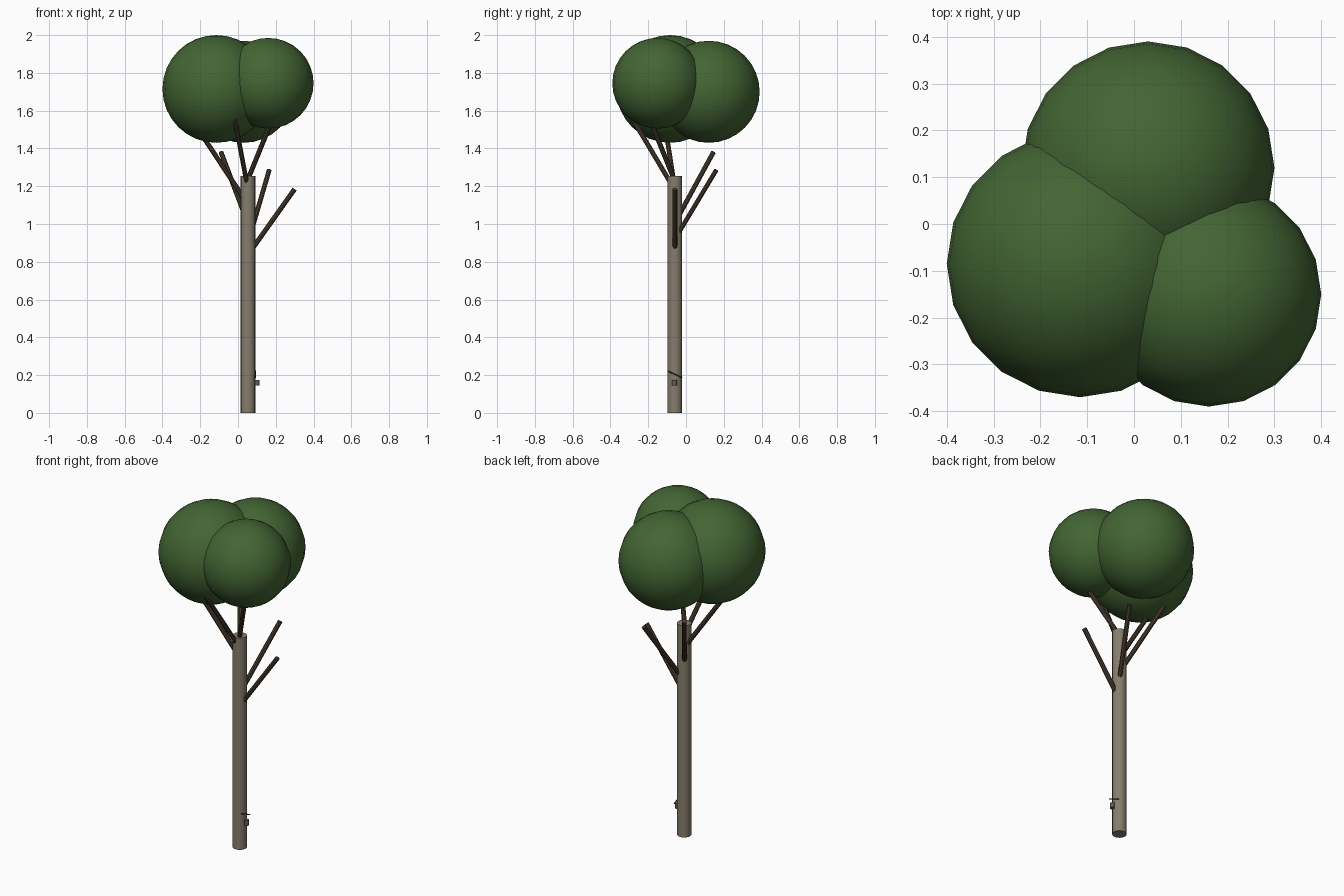
import bpy
from mathutils import Vector

if "Cube" in bpy.data.objects:
    bpy.data.objects.remove(bpy.data.objects["Cube"])


def material(name, rgb):
    m = bpy.data.materials.new(name)
    m.diffuse_color = (*rgb, 1)
    m.use_nodes = True
    m.node_tree.nodes["Principled BSDF"].inputs["Base Color"].default_value = m.diffuse_color
    return m


bark = material("pale bark", (0.24, 0.205, 0.15))
wood = material("dark branch wood", (0.065, 0.045, 0.026))
leaf = material("leaf green", (0.055, 0.13, 0.033))
grey = material("cup grey brown", (0.13, 0.11, 0.09))


def finish(name, mat):
    ob = bpy.context.object
    ob.name = name
    ob.data.materials.append(mat)
    bpy.ops.object.shade_smooth_by_angle()
    return ob


def rod(name, start, end, radius, sides, mat):
    a, b = Vector(start), Vector(end)
    bpy.ops.mesh.primitive_cylinder_add(
        vertices=sides, radius=radius, depth=(b - a).length, location=(a + b) / 2,
        rotation=(b - a).to_track_quat('Z', 'Y').to_euler())
    return finish(name, mat)


# Trunk
TX, TY = 0.053, -0.059
rod("trunk", (TX, TY, 0), (TX, TY, 1.255), 0.039, 16, bark)

# Branches: start, end
branches = [
    ((0.08, TY, 0.875), (0.30, TY, 1.185)),
    ((0.07, -0.035, 0.96), (0.165, 0.16, 1.285)),
    ((0.035, -0.035, 1.05), (-0.09, 0.145, 1.38)),
    ((0.035, -0.05, 1.13), (-0.20, -0.105, 1.485)),
    ((0.047, -0.08, 1.215), (-0.018, -0.285, 1.56)),
    ((0.05, -0.06, 1.23), (0.18, -0.19, 1.55)),
]
for i, (a, b) in enumerate(branches):
    rod(f"branch_{i + 1}", a, b, 0.013, 8, wood)

# Foliage clumps
clumps = [
    ((-0.115, -0.085, 1.715), 0.285),
    ((0.03, 0.12, 1.70), 0.27),
    ((0.16, -0.15, 1.745), 0.24),
]
for i, (c, r) in enumerate(clumps):
    bpy.ops.mesh.primitive_uv_sphere_add(segments=20, ring_count=16, radius=r, location=c)
    finish(f"foliage_{i + 1}", leaf)

# Tapping cut across the bark, with the collecting cup below it
rod("tapping_cut", (0.092, -0.098, 0.222), (0.092, -0.020, 0.187), 0.003, 6, wood)
rod("collecting_cup", (0.101, -0.061, 0.144), (0.101, -0.061, 0.175), 0.0125, 12, grey)
